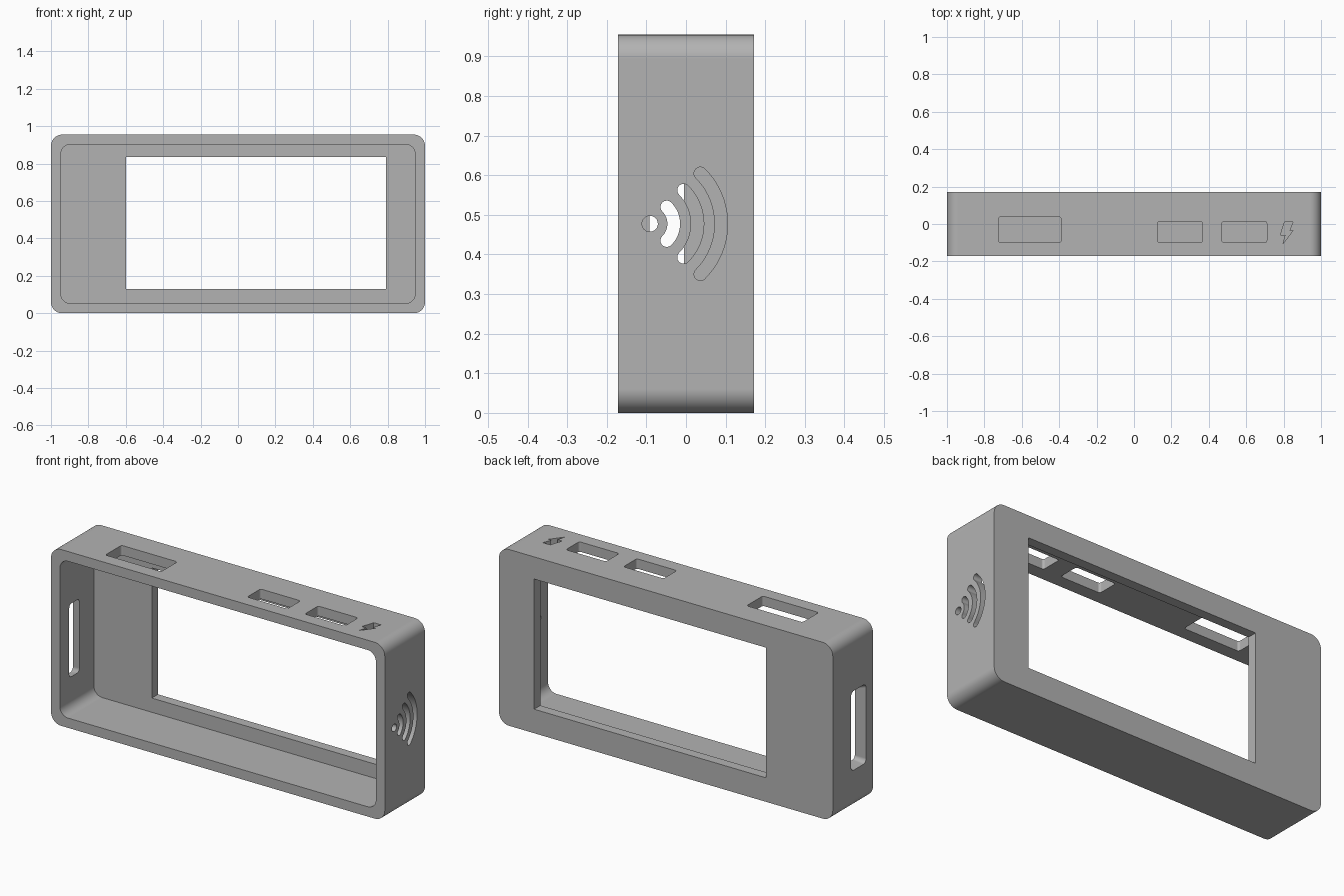
import bpy, bmesh
from math import sin, cos, pi, radians

if "Cube" in bpy.data.objects:
    bpy.data.objects.remove(bpy.data.objects["Cube"], do_unlink=True)

HALF_Y, TOP, WALL = 0.172, 0.955, 0.053
MID_Z = TOP / 2

grey = bpy.data.materials.new("plain grey")
grey.use_nodes = True
grey.diffuse_color = (0.45, 0.45, 0.45, 1)
grey.node_tree.nodes["Principled BSDF"].inputs["Base Color"].default_value = grey.diffuse_color


def rounded_rect(a0, a1, b0, b1, r, steps=10):
    """Outline of a rectangle with rounded corners."""
    if r == 0:
        return [(a0, b0), (a1, b0), (a1, b1), (a0, b1)]
    centres = [(a1 - r, b1 - r), (a0 + r, b1 - r), (a0 + r, b0 + r), (a1 - r, b0 + r)]
    return [(a + r * cos((k + i / steps) * pi / 2), b + r * sin((k + i / steps) * pi / 2))
            for k, (a, b) in enumerate(centres) for i in range(steps + 1)]


def arc_slot(a, b, radius, half_width, half_angle, steps=20):
    """Outline of a curved band with round ends."""
    def ring(ca, cb, r, t0, t1, n):
        return [(ca + r * cos(t0 + (t1 - t0) * i / n), cb + r * sin(t0 + (t1 - t0) * i / n))
                for i in range(n + 1)]
    t = half_angle
    end = [(a + radius * cos(s * t), b + radius * sin(s * t)) for s in (1, -1)]
    return (ring(a, b, radius + half_width, -t, t, steps)
            + ring(*end[0], half_width, t, t + pi, 10)[1:-1]
            + ring(a, b, radius - half_width, t, -t, steps)
            + ring(*end[1], half_width, pi - t, 2 * pi - t, 10)[1:-1])


def prism(name, axis, lo, hi, outline, far_outline=None):
    """Solid between two matching outlines along an axis."""
    place = {"x": lambda a, b, c: (c, a, b),
             "y": lambda a, b, c: (a, c, b),
             "z": lambda a, b, c: (a, b, c)}[axis]
    bm = bmesh.new()
    near = [bm.verts.new(place(a, b, lo)) for a, b in outline]
    far = [bm.verts.new(place(a, b, hi)) for a, b in (far_outline or outline)]
    bm.faces.new(near)
    bm.faces.new(far)
    for i in range(len(near)):
        j = (i + 1) % len(near)
        bm.faces.new((near[i], near[j], far[j], far[i]))
    bmesh.ops.recalc_face_normals(bm, faces=bm.faces)
    mesh = bpy.data.meshes.new(name)
    bm.to_mesh(mesh)
    bm.free()
    mesh.materials.append(grey)
    ob = bpy.data.objects.new(name, mesh)
    bpy.context.collection.objects.link(ob)
    return ob


# Outer shell
case = prism("device_case", "y", -HALF_Y, HALF_Y, rounded_rect(-1, 1, 0, TOP, 0.06))

# Open front cavity and the screen window in the back plate
cutters = [
    prism("cavity_cutter", "y", -HALF_Y - 0.1, HALF_Y - WALL,
          rounded_rect(-1 + WALL, 1 - WALL, WALL, TOP - WALL, 0.05)),
    prism("window_cutter", "y", 0, HALF_Y + 0.1, rounded_rect(-0.6, 0.79, 0.13, 0.835, 0)),
]

# Port openings in the top wall
for x0, x1, y1 in ((-0.725, -0.39, 0.038), (0.125, 0.365, 0.014), (0.47, 0.71, 0.014)):
    cutters.append(prism("port_cutter", "z", TOP - 0.1, TOP + 0.05,
                         rounded_rect(x0, x1, -0.1, y1, 0.012, 4)))

# Lightning bolt in the top wall
bolt = [(0.805, 0.012), (0.85, 0.012), (0.832, -0.035), (0.85, -0.035),
        (0.797, -0.105), (0.81, -0.058), (0.783, -0.058)]
cutters.append(prism("bolt_cutter", "z", TOP - 0.1, TOP + 0.05, bolt))

# Tapered card slot in the left-hand wall, wider outside
cutters.append(prism("slot_cutter", "x", -1.01, -1 + WALL + 0.01,
                     rounded_rect(-0.117, 0.02, 0.207, 0.643, 0.025, 6),
                     rounded_rect(-0.088, -0.009, 0.23, 0.62, 0.018, 6)))

# Signal symbol in the opposite wall: a dot and three arcs
DOT_Y = -0.091
cutters.append(prism("signal_dot_cutter", "x", 0.9, 1.05,
                     [(DOT_Y + 0.02 * cos(i * pi / 12), MID_Z + 0.02 * sin(i * pi / 12))
                      for i in range(24)]))
for n in (1, 2, 3):
    cutters.append(prism("signal_arc_cutter", "x", 0.9, 1.05,
                         arc_slot(DOT_Y, MID_Z, 0.06 * n, 0.016, radians(45))))

# Cut every opening, then bake the result and drop the cutters
for cutter in cutters:
    cutter.hide_render = True
    cut = case.modifiers.new(cutter.name, "BOOLEAN")
    cut.operation = "DIFFERENCE"
    cut.solver = "EXACT"
    cut.object = cutter
bpy.context.view_layer.update()
baked = bpy.data.meshes.new_from_object(case.evaluated_get(bpy.context.evaluated_depsgraph_get()))
case.modifiers.clear()
case.data = baked
for cutter in cutters:
    bpy.data.objects.remove(cutter, do_unlink=True)

# Smooth rounded corners, crisp edges, flat walls
bpy.ops.object.select_all(action="DESELECT")
case.select_set(True)
bpy.context.view_layer.objects.active = case
bpy.ops.object.shade_smooth_by_angle(angle=radians(30))
flat = case.modifiers.new("flat_walls", "WEIGHTED_NORMAL")
flat.keep_sharp = True
